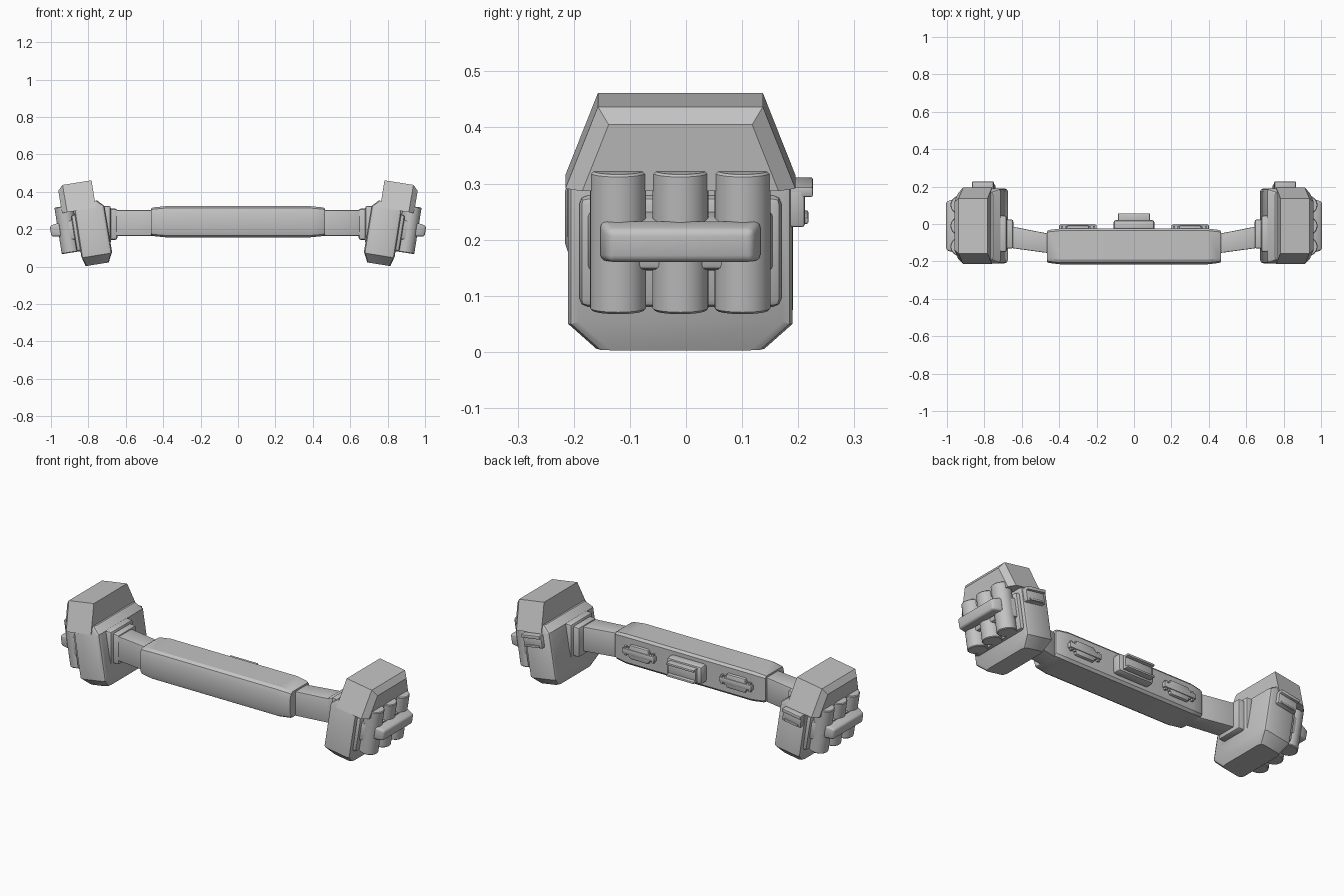
import bpy, bmesh, math
from mathutils import Matrix, Vector

cube = bpy.data.objects.get("Cube")
if cube:
    bpy.data.objects.remove(cube, do_unlink=True)

mat = bpy.data.materials.new("light_grey")
mat.use_nodes = True
GREY = (0.55, 0.55, 0.55, 1)
mat.diffuse_color = GREY
mat.node_tree.nodes["Principled BSDF"].inputs["Base Color"].default_value = GREY


def finish(name, bm, frame, bevel=0, segments=2, edge_rule=None):
    """Bevel the shape, move it into its frame and shade it."""
    if bevel:
        edges = [e for e in bm.edges if edge_rule is None or edge_rule(e)]
        bmesh.ops.bevel(bm, geom=edges, offset=bevel, segments=segments,
                        profile=0.5, affect='EDGES')
    bm.transform(frame)
    bmesh.ops.recalc_face_normals(bm, faces=bm.faces)
    mesh = bpy.data.meshes.new(name)
    bm.to_mesh(mesh)
    bm.free()
    mesh.materials.append(mat)
    for p in mesh.polygons:
        p.use_smooth = True
    mesh.set_sharp_from_angle(angle=math.radians(30))
    obj = bpy.data.objects.new(name, mesh)
    bpy.context.collection.objects.link(obj)
    return obj


def loft(name, rings, frame=Matrix(), **kw):
    """Skin a series of matching rings and cap both ends."""
    bm = bmesh.new()
    loops = [[bm.verts.new(p) for p in ring] for ring in rings]
    n = len(loops[0])
    for a, b in zip(loops, loops[1:]):
        for i in range(n):
            j = (i + 1) % n
            bm.faces.new((a[i], a[j], b[j], b[i]))
    bm.faces.new(loops[0])
    bm.faces.new(loops[-1])
    return finish(name, bm, frame, **kw)


def rect_x(x, y0, y1, z0, z1):
    return [(x, y0, z0), (x, y1, z0), (x, y1, z1), (x, y0, z1)]


def rect_z(z, x0, x1, y0, y1):
    return [(x0, y0, z), (x1, y0, z), (x1, y1, z), (x0, y1, z)]


def box(name, x, y, z, frame=Matrix(), **kw):
    return loft(name, [rect_x(x[0], *y, *z), rect_x(x[1], *y, *z)], frame, **kw)


def cylinder(name, centre, radius, depth, frame):
    bm = bmesh.new()
    bmesh.ops.create_cone(bm, cap_ends=True, segments=32, radius1=radius,
                          radius2=radius, depth=depth,
                          matrix=Matrix.Translation(centre))
    return finish(name, bm, frame, bevel=0.004, segments=1,
                  edge_rule=lambda e: abs(e.verts[0].co.z - e.verts[1].co.z) < 0.001)


# Padded middle of the belt, with a bulging front and narrowed ends
def pad_ring(x, s):
    half = [(-0.035, 0.083), (-0.19, 0.083), (-0.207, 0.073), (-0.216, 0.045)]
    pts = [(y, z) for y, z in half] + [(y, -z) for y, z in reversed(half)]
    pts += [(-0.024, -0.07), (-0.024, 0.07)]
    return [(x, -0.12 + (y + 0.12) * s, 0.24 + z * s) for y, z in pts]


loft("belt_pad", [pad_ring(-0.465, 0.86), pad_ring(-0.455, 0.92), pad_ring(-0.39, 1),
                  pad_ring(0.39, 1), pad_ring(0.455, 0.92), pad_ring(0.465, 0.86)])

# Buckle block on the back of the pad, with a channel between two rails
box("rear_buckle", (-0.11, 0.11), (-0.04, 0.022), (0.19, 0.29), bevel=0.016)
box("rear_buckle_core", (-0.085, 0.085), (0.0, 0.035), (0.205, 0.275), bevel=0.004)
for label, z in (("upper", 0.267), ("lower", 0.203)):
    box("rear_buckle_" + label + "_rail", (-0.085, 0.085), (0.01, 0.056),
        (z, z + 0.012), bevel=0.003)

for side, s in (("left", 1), ("right", -1)):
    flip = Matrix.Diagonal((s, 1, 1, 1))

    # Webbing clips on the back of the pad
    box(side + "_clip_bar", (0.2, 0.4), (-0.035, -0.004), (0.225, 0.255), flip, bevel=0.005)
    box(side + "_clip_block", (0.24, 0.36), (-0.035, -0.008), (0.2, 0.28), flip, bevel=0.01)
    for i in range(8):
        x = 0.208 + i * 0.0245
        box(side + "_clip_tooth", (x, x + 0.012), (-0.035, -0.01), (0.215, 0.265), flip)

    # Strap to the pouch and its stepped mount
    loft(side + "_strap", [rect_x(0.44, -0.158, -0.055, 0.165, 0.302),
                           rect_x(0.66, -0.128, -0.012, 0.165, 0.302)],
         flip, bevel=0.005)
    box(side + "_mount", (0.645, 0.74), (-0.132, 0.025), (0.143, 0.31), flip, bevel=0.012)
    box(side + "_mount_base", (0.68, 0.74), (-0.15, 0.045), (0.12, 0.325), flip, bevel=0.012)

    # Pouch frame: x outward, y back, z up, leaning outward at the top
    frame = (flip @ Matrix.Translation((0.8, -0.01, 0.23))
             @ Matrix.Rotation(math.radians(9), 4, 'Y'))

    # Pouch body with chamfered foot and sloped shoulder
    loft(side + "_pouch_body", [
        rect_z(-0.222, -0.075, 0.05, -0.15, 0.15),
        rect_z(-0.175, -0.1, 0.064, -0.2, 0.2),
        rect_z(0.08, -0.1, 0.064, -0.2, 0.2),
        rect_z(0.115, -0.065, 0.06, -0.185, 0.185)],
        frame, bevel=0.018,
        edge_rule=lambda e: abs(e.verts[0].co.z - e.verts[1].co.z) > 0.01)

    # Tapered lid with chamfered outer edges
    loft(side + "_pouch_lid", [rect_z(0.078, -0.053, 0.13, -0.205, 0.205),
                               rect_z(0.226, -0.053, 0.132, -0.147, 0.147)],
         frame, bevel=0.028, segments=1,
         edge_rule=lambda e: min(v.co.x for v in e.verts) > 0.1
         and max(v.co.z for v in e.verts) > 0.2)

    # Outer panel, holder band, three tubes and the grip bar
    box(side + "_outer_panel", (0.05, 0.085), (-0.18, 0.18), (-0.14, 0.06), frame, bevel=0.015)
    loft(side + "_tube_holder", [rect_x(0.07, -0.168, 0.168, -0.075, 0.035),
                                 rect_x(0.148, -0.15, 0.15, -0.06, 0.025)],
         frame, bevel=0.008)
    for i in (-1, 0, 1):
        cylinder(side + "_tube", (0.116, i * 0.111, -0.013), 0.05, 0.252, frame)
    loft(side + "_grip_bar", [rect_x(0.15, -0.146, 0.146, -0.045, 0.03),
                              rect_x(0.206, -0.13, 0.13, -0.038, 0.02)],
         frame, bevel=0.012, segments=3)

    # Small channel buckle on the back of the pouch
    box(side + "_side_buckle", (-0.06, 0.055), (0.18, 0.222), (0.0, 0.07), frame, bevel=0.006)
    box(side + "_side_buckle_upper_rail", (-0.06, 0.055), (0.19, 0.236),
        (0.055, 0.073), frame, bevel=0.003)
    box(side + "_side_buckle_lower_rail", (-0.045, 0.04), (0.19, 0.228),
        (0.004, 0.016), frame, bevel=0.003)
